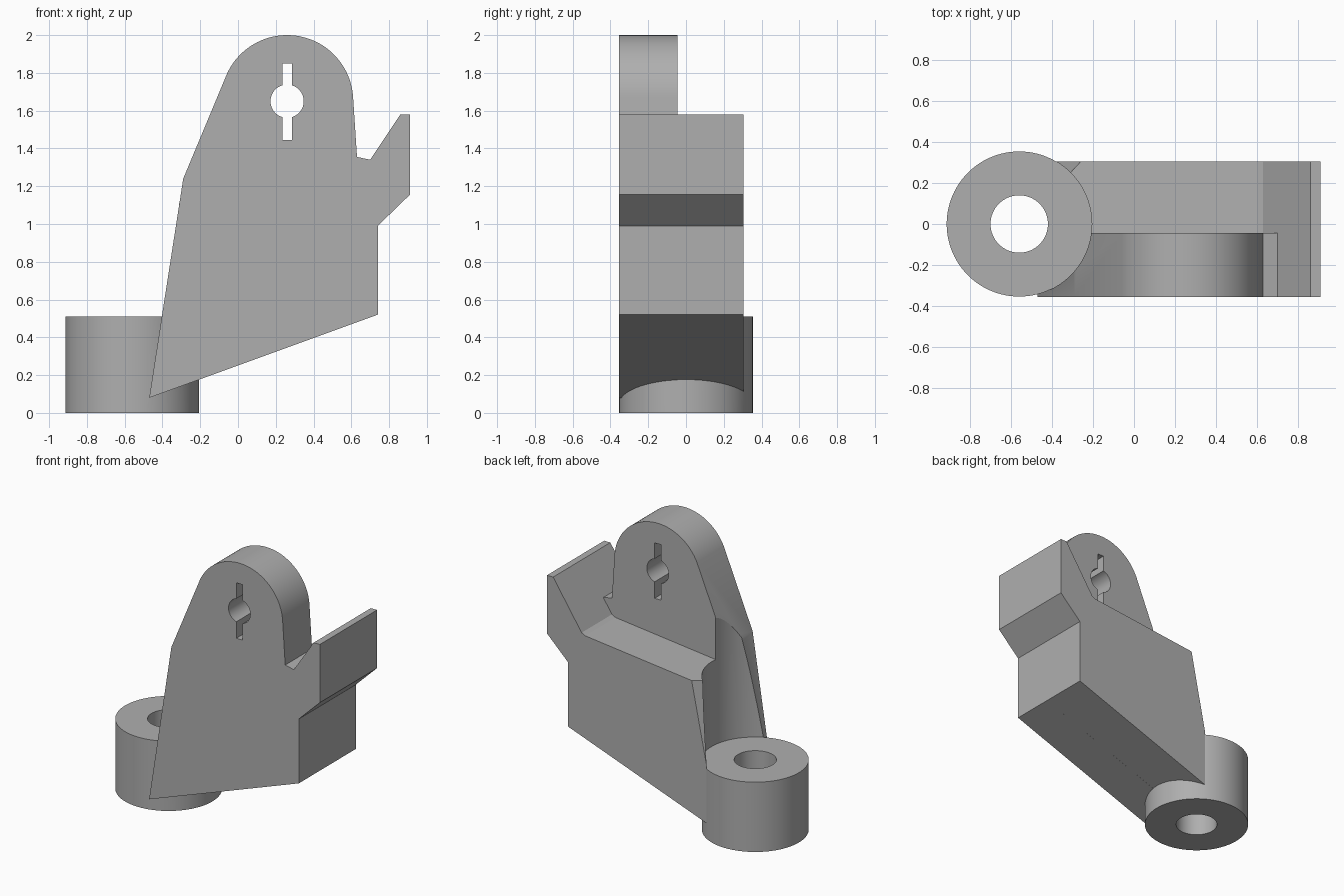
import bpy, bmesh, math
from mathutils import Vector

cube = bpy.data.objects.get("Cube")
if cube:
    bpy.data.objects.remove(cube, do_unlink=True)

grey = bpy.data.materials.new("grey_metal")
grey.use_nodes = True
colour = (0.43, 0.43, 0.43, 1)
grey.diffuse_color = colour
grey.node_tree.nodes["Principled BSDF"].inputs["Base Color"].default_value = colour


def make_object(name, bm):
    bmesh.ops.recalc_face_normals(bm, faces=bm.faces)
    mesh = bpy.data.meshes.new(name)
    bm.to_mesh(mesh)
    bm.free()
    mesh.materials.append(grey)
    obj = bpy.data.objects.new(name, mesh)
    bpy.context.collection.objects.link(obj)
    return obj


def arc(cx, cz, r, start, end, steps):
    angles = [math.radians(start + (end - start) * i / steps) for i in range(steps + 1)]
    return [(cx + r * math.cos(a), cz + r * math.sin(a)) for a in angles]


def extruded(name, profile, y0, y1, cut=None):
    """Extrude an x-z profile along y, optionally trimmed by a plane (point, normal)."""
    bm = bmesh.new()
    face = bm.faces.new([bm.verts.new((x, y0, z)) for x, z in profile])
    new = bmesh.ops.extrude_face_region(bm, geom=[face])["geom"]
    bmesh.ops.translate(bm, vec=(0, y1 - y0, 0),
                        verts=[v for v in new if isinstance(v, bmesh.types.BMVert)])
    if cut:
        bmesh.ops.bisect_plane(bm, geom=bm.verts[:] + bm.edges[:] + bm.faces[:],
                               plane_co=cut[0], plane_no=cut[1], clear_outer=True)
        bmesh.ops.holes_fill(bm, edges=[e for e in bm.edges if e.is_boundary])
    return make_object(name, bm)


def upright_cylinder(name, r, z0, z1, segments=96):
    bm = bmesh.new()
    bmesh.ops.create_cone(bm, cap_ends=True, segments=segments, radius1=r, radius2=r, depth=z1 - z0)
    bmesh.ops.translate(bm, vec=(BOSS_X, 0, (z0 + z1) / 2), verts=bm.verts)
    return make_object(name, bm)


def combine(target, tool, operation):
    tool.hide_render = True
    mod = target.modifiers.new(tool.name, "BOOLEAN")
    mod.operation, mod.solver, mod.object = operation, "EXACT", tool
    bpy.context.view_layer.objects.active = target
    bpy.ops.object.modifier_apply(modifier=mod.name)
    bpy.data.objects.remove(tool, do_unlink=True)


BOSS_X, BOSS_R, BOSS_TOP = -0.56, 0.354, 0.51
FRONT, STEP, BACK = -0.355, -0.045, 0.305
EYE_X, EYE_Z = 0.26, 1.65

# Outer edge shared by the front plate and the thick rear block
flank = [(0.74, 0.52), (0.74, 0.99), (0.91, 1.155), (0.91, 1.58), (0.86, 1.58)]

# Tall front plate with rounded head and side notch
bracket = extruded("bracket", [(-0.47, 0.08)] + flank + [(0.70, 1.34), (0.63, 1.355)]
                   + arc(EYE_X, EYE_Z, 0.35, 3, 155, 48) + [(-0.29, 1.24)], FRONT, STEP)

# Rear block with a slanted left corner
corner = Vector((-0.26, BACK, 1.12))
slant = (Vector((-0.31, 0.25, 1.12)) - corner).cross(Vector((-0.387, BACK, 0.5)) - corner)
if slant.x > 0:
    slant.negate()
rear = extruded("rear_block", [(-0.56, 0.048)] + flank
                + [(0.63, 1.235), (0.60, 1.22), (-0.56, 1.09)], -0.2, BACK, (corner, slant))
combine(bracket, rear, "UNION")

# Round clearance above the boss, then the boss and its bore
combine(bracket, upright_cylinder("clearance", BOSS_R, BOSS_TOP - 0.05, 2.3), "DIFFERENCE")
combine(bracket, upright_cylinder("boss", BOSS_R, 0, BOSS_TOP), "UNION")
combine(bracket, upright_cylinder("bore", 0.14, -0.2, 0.8, 64), "DIFFERENCE")

# Double-slotted keyhole through the head
half = math.degrees(math.asin(0.025 / 0.088))
keyhole = ([(EYE_X + 0.025, 1.85), (EYE_X - 0.025, 1.85)]
           + arc(EYE_X, EYE_Z, 0.088, 90 + half, 270 - half, 20)
           + [(EYE_X - 0.025, 1.445), (EYE_X + 0.025, 1.445)]
           + arc(EYE_X, EYE_Z, 0.088, half - 90, 90 - half, 20))
combine(bracket, extruded("keyhole", keyhole, -0.6, 0.6), "DIFFERENCE")

bpy.ops.object.select_all(action="DESELECT")
bracket.select_set(True)
bpy.context.view_layer.objects.active = bracket
bpy.ops.object.shade_smooth_by_angle(angle=math.radians(15))
